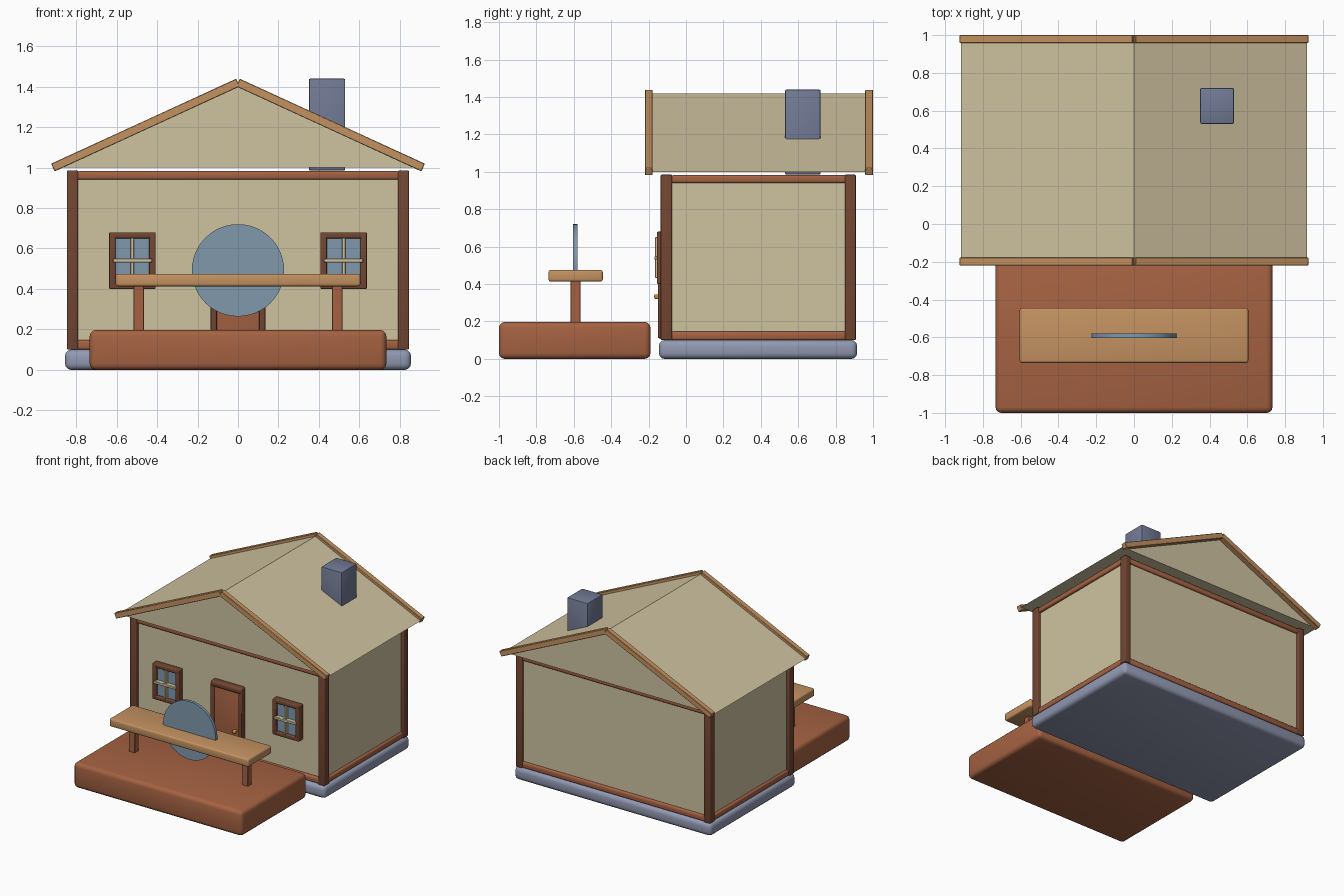
import bpy, bmesh, math
from mathutils import Matrix, Vector

if "Cube" in bpy.data.objects:
    bpy.data.objects.remove(bpy.data.objects["Cube"])


def mat(name, r, g, b):
    lin = [((c / 255 + 0.055) / 1.055) ** 2.4 for c in (r, g, b)]
    m = bpy.data.materials.new(name)
    m.diffuse_color = (*lin, 1)
    m.use_nodes = True
    m.node_tree.nodes["Principled BSDF"].inputs["Base Color"].default_value = m.diffuse_color
    return m


CREAM = mat("cream", 207, 195, 160)
BROWN = mat("red_brown", 165, 98, 66)
DARK = mat("dark_timber", 115, 70, 50)
WOOD = mat("light_wood", 196, 146, 97)
BLUE = mat("steel_blue", 128, 152, 172)
SLATE = mat("slate", 114, 122, 148)
STONE = mat("stone", 146, 153, 178)
GOLD = mat("brass", 200, 150, 60)


def finish(bm, name, m):
    bmesh.ops.recalc_face_normals(bm, faces=bm.faces)
    me = bpy.data.meshes.new(name)
    bm.to_mesh(me)
    bm.free()
    ob = bpy.data.objects.new(name, me)
    bpy.context.collection.objects.link(ob)
    me.materials.append(m)
    bpy.ops.object.select_all(action='DESELECT')
    ob.select_set(True)
    bpy.context.view_layer.objects.active = ob
    bpy.ops.object.shade_smooth_by_angle(angle=math.radians(40))
    return ob


def box(name, x, y, z, m, bevel=0.0, segs=3, rot=None):
    """Box from (min, max) pairs, bevelled, optionally turned about its centre."""
    size = Vector((x[1] - x[0], y[1] - y[0], z[1] - z[0]))
    mid = Vector((x[0] + x[1], y[0] + y[1], z[0] + z[1])) / 2
    bm = bmesh.new()
    bmesh.ops.create_cube(bm, size=1)
    bmesh.ops.scale(bm, vec=size, verts=bm.verts)
    if bevel:
        bmesh.ops.bevel(bm, geom=bm.edges[:], offset=bevel, segments=segs,
                        profile=0.5, affect='EDGES', clamp_overlap=True)
    if rot:
        bm.transform(rot)
    bm.transform(Matrix.Translation(mid))
    return finish(bm, name, m)


def mirror_x(s, a, b):
    return tuple(sorted((s * a, s * b)))


# Foundation and walls
box("foundation", (-.855, .855), (-.145, .915), (0, .10), STONE, .03)
box("walls", (-.82, .82), (-.105, .885), (.08, .98), CREAM)

# Corner posts
for s, side in ((-1, "left"), (1, "right")):
    for y, end in (((-.135, -.075), "front"), ((.85, .908), "back")):
        box(f"{end}_{side}_post", mirror_x(s, .79, .845), y, (.10, .985), DARK, .006)

# Sill and top beams between the posts
for z, level in (((.10, .147), "sill"), ((.94, .982), "top")):
    for y, end in (((-.127, -.083), "front"), ((.858, .902), "back")):
        box(f"{end}_{level}_beam", (-.80, .80), y, z, BROWN, .012)
    for s, side in ((-1, "left"), (1, "right")):
        box(f"{side}_{level}_beam", mirror_x(s, .797, .839), (-.08, .86), z, BROWN, .012)

# Gabled roof prism
HALF, EAVE, RIDGE = .915, 1.0, 1.42
bm = bmesh.new()
tri = bm.faces.new([bm.verts.new(p) for p in
                    ((-HALF, -.18, EAVE), (HALF, -.18, EAVE), (0, -.18, RIDGE))])
ext = bmesh.ops.extrude_face_region(bm, geom=[tri], use_keep_orig=True)
bmesh.ops.translate(bm, vec=(0, 1.14, 0),
                    verts=[v for v in ext["geom"] if isinstance(v, bmesh.types.BMVert)])
finish(bm, "roof", CREAM)

# Gable edge boards
slope = math.atan2(RIDGE - EAVE, HALF)
length = math.hypot(RIDGE - EAVE, HALF)
for s, side in ((-1, "left"), (1, "right")):
    cx, cz = s * HALF / 2, (RIDGE + EAVE) / 2
    for y, end in (((-.22, -.178), "front"), ((.958, 1.0), "back")):
        box(f"{end}_{side}_gable_board", (cx - length / 2, cx + length / 2), y,
            (cz - .021, cz + .021), WOOD, .003, 1, Matrix.Rotation(s * slope, 4, 'Y'))

# Chimney
box("chimney", (.35, .53), (.53, .72), (.985, 1.44), SLATE, .008, 2)

# Windows
for s, side in ((-1, "left"), (1, "right")):
    c = s * .522
    for sx, part in ((-1, "left"), (1, "right")):
        a = c + sx * .099
        box(f"{side}_window_{part}_jamb", (a - .016, a + .016), (-.155, -.10), (.40, .68), DARK, .006)
    for z, part in (((.40, .43), "sill"), ((.65, .68), "head")):
        box(f"{side}_window_{part}", (c - .115, c + .115), (-.155, -.10), z, DARK, .006)
    box(f"{side}_window_glass", (c - .09, c + .09), (-.135, -.10), (.42, .66), BLUE)
    box(f"{side}_window_upright_bar", (c - .009, c + .009), (-.165, -.13), (.433, .652), CREAM, .003, 1)
    box(f"{side}_window_cross_bar", (c - .096, c + .096), (-.168, -.13), (.53, .55), CREAM, .003, 1)

# Door with frame and handle
box("door", (-.11, .11), (-.14, -.09), (.11, .65), BROWN, .006)
for s, side in ((-1, "left"), (1, "right")):
    box(f"{side}_door_jamb", mirror_x(s, .105, .135), (-.15, -.09), (.11, .665), DARK, .006)
box("door_lintel", (-.135, .135), (-.155, -.09), (.635, .68), DARK, .015)
box("door_handle", (.065, .09), (-.17, -.135), (.32, .345), GOLD, .008)

# Porch deck
box("porch_deck", (-.733, .733), (-1.0, -.19), (0, .197), BROWN, .03)

# Saw bench with blade
box("bench_top", (-.605, .605), (-.735, -.445), (.413, .475), WOOD, .012)
for s, side in ((-1, "left"), (1, "right")):
    box(f"{side}_bench_leg", mirror_x(s, .465, .517), (-.617, -.565), (.18, .42), BROWN, .003, 1)
bm = bmesh.new()
bmesh.ops.create_cone(bm, cap_ends=True, segments=48, radius1=.228, radius2=.228, depth=.022)
bm.transform(Matrix.Translation((0, -.592, .492)) @ Matrix.Rotation(math.pi / 2, 4, 'X'))
finish(bm, "round_blade", BLUE)
